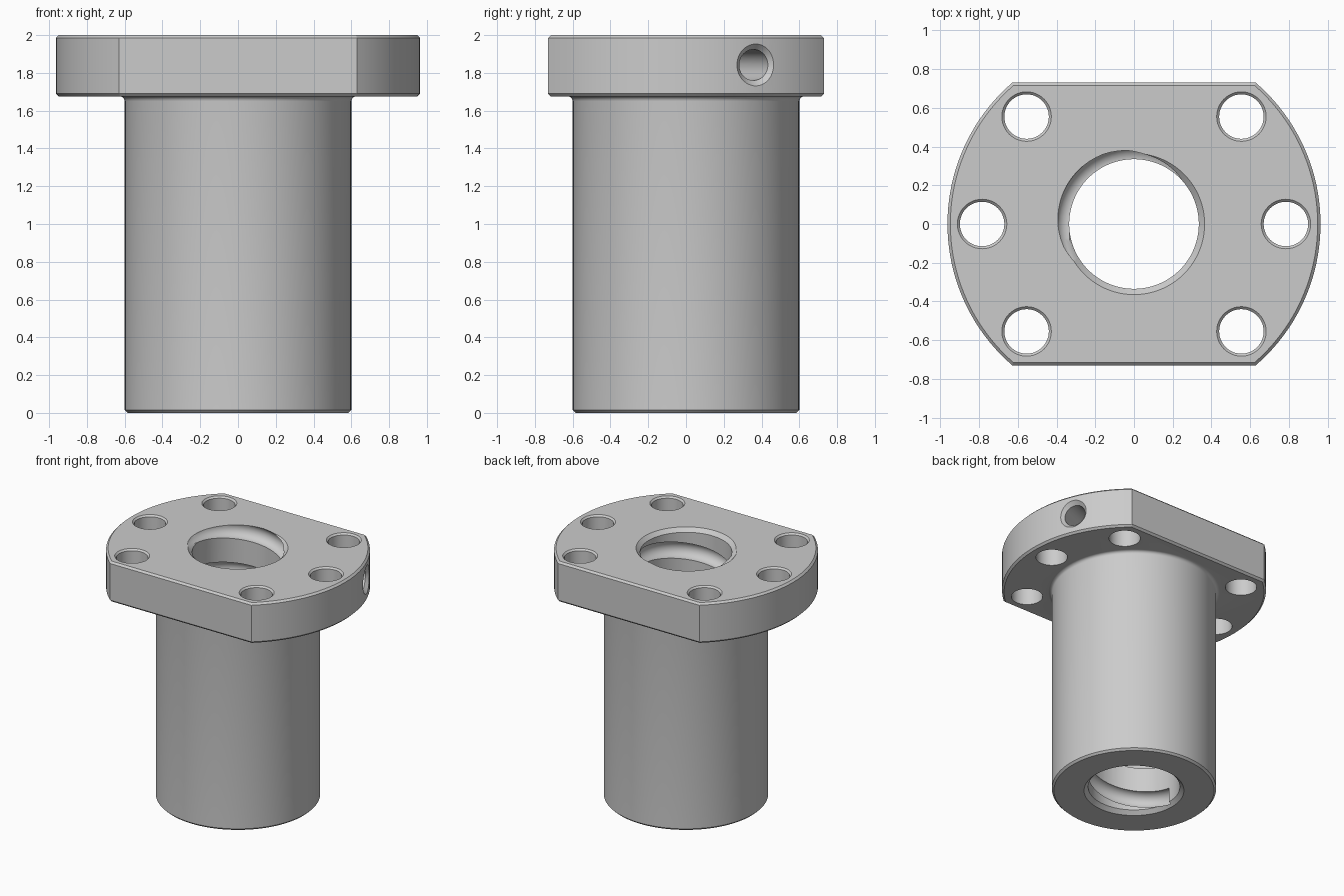
import bpy
import bmesh
from math import sin, cos, pi, radians, asin, sqrt
from mathutils import Matrix, Vector

cube = bpy.data.objects.get("Cube")
if cube:
    bpy.data.objects.remove(cube, do_unlink=True)

# Main dimensions
FLANGE_R, FLAT_Y, FLANGE_Z = 0.964, 0.73, 1.675
BODY_R, BORE_R, CHAMFER = 0.6, 0.335, 0.015
GROOVE_R, PITCH = 0.066, 0.325
BOLT_CIRCLE = 0.785

steel = bpy.data.materials.new("brushed_steel")
steel.use_nodes = True
steel.diffuse_color = (0.6, 0.6, 0.6, 1)
steel.node_tree.nodes["Principled BSDF"].inputs["Base Color"].default_value = (0.6, 0.6, 0.6, 1)


def loft(name, sections, matrix=Matrix()):
    """Solid skin through equal-length point rings, capped at both ends."""
    bm = bmesh.new()
    rings = [[bm.verts.new(matrix @ Vector(p)) for p in s] for s in sections]
    n = len(rings[0])
    for a, b in zip(rings, rings[1:]):
        for i in range(n):
            j = (i + 1) % n
            bm.faces.new((a[i], a[j], b[j], b[i]))
    bm.faces.new(rings[0])
    bm.faces.new(rings[-1])
    bmesh.ops.recalc_face_normals(bm, faces=bm.faces)
    mesh = bpy.data.meshes.new(name)
    bm.to_mesh(mesh)
    bm.free()
    mesh.materials.append(steel)
    obj = bpy.data.objects.new(name, mesh)
    bpy.context.collection.objects.link(obj)
    return obj


def turned(name, profile, sides=96, matrix=Matrix()):
    """Solid of revolution from (radius, z) pairs."""
    return loft(name, [[(r * cos(2 * pi * i / sides), r * sin(2 * pi * i / sides), z)
                        for i in range(sides)] for r, z in profile], matrix)


def combine(target, tool, operation):
    """Apply a boolean and discard the tool."""
    tool.hide_render = True
    mod = target.modifiers.new(operation, 'BOOLEAN')
    mod.operation, mod.solver, mod.object = operation, 'EXACT', tool
    bpy.context.view_layer.objects.active = target
    bpy.ops.object.modifier_apply(modifier=mod.name)
    bpy.data.objects.remove(tool, do_unlink=True)


def flange_ring(inset, z, steps=40):
    """Circle cut by two parallel flats."""
    r, flat = FLANGE_R - inset, FLAT_Y - inset
    a = asin(flat / r)
    angles = [-a + 2 * a * i / steps for i in range(steps + 1)]
    return [(r * cos(t + k), r * sin(t + k), z) for k in (0, pi) for t in angles]


# Cylindrical body with a chamfered foot and a small fillet under the flange
fillet = 0.025
profile = [(BODY_R - CHAMFER, 0), (BODY_R, CHAMFER)]
for i in range(6):
    t = i / 5 * pi / 2
    profile.append((BODY_R + fillet * (1 - cos(t)), FLANGE_Z - fillet + fillet * sin(t)))
profile.append((BODY_R + fillet, 1.85))
nut = turned("flanged_nut", profile)

# Flange with two flats and chamfered rims
flange = loft("flange", [flange_ring(CHAMFER, FLANGE_Z), flange_ring(0, FLANGE_Z + CHAMFER),
                         flange_ring(0, 2 - CHAMFER), flange_ring(CHAMFER, 2)])
combine(nut, flange, 'UNION')

# Central bore, chamfered at both mouths
combine(nut, turned("bore_cutter", [(BORE_R + 0.08, -0.05), (BORE_R, 0.03),
                                    (BORE_R, 1.97), (BORE_R + 0.08, 2.05)]), 'DIFFERENCE')

# Six bolt holes, countersunk from above
for deg in (0, 45, 135, 180, 225, 315):
    a = radians(deg)
    place = Matrix.Translation((BOLT_CIRCLE * cos(a), BOLT_CIRCLE * sin(a), 0))
    combine(nut, turned("bolt_hole_cutter", [(0.115, 1.6), (0.115, 1.987), (0.152, 2.024)],
                        48, place), 'DIFFERENCE')

# Radial oil hole through the flange rim
place = (Matrix.Translation((0, 0, 1.842)) @ Matrix.Rotation(radians(22.5), 4, 'Z')
         @ Matrix.Rotation(pi / 2, 4, 'Y'))
combine(nut, turned("oil_hole_cutter", [(0.082, 0.2), (0.082, 0.935), (0.152, 1.005)],
                    48, place), 'DIFFERENCE')

# Right-handed helical ball groove, running out at the top
sections = []
steps_per_turn, start_z = 60, 0.08
for k in range(int(2.03 / PITCH * steps_per_turn)):
    a = pi + 2 * pi * k / steps_per_turn
    z = start_z + PITCH * k / steps_per_turn
    ring = []
    for i in range(20):
        t = 2 * pi * (i + 0.5) / 20
        r = BORE_R + GROOVE_R * cos(t)
        ring.append((r * cos(a), r * sin(a), z + GROOVE_R * sin(t)))
    sections.append(ring)
combine(nut, loft("groove_cutter", sections), 'DIFFERENCE')

# Smooth curved walls, crisp chamfers
bpy.ops.object.select_all(action='DESELECT')
nut.select_set(True)
bpy.context.view_layer.objects.active = nut
bpy.ops.object.shade_smooth_by_angle(angle=radians(28))
